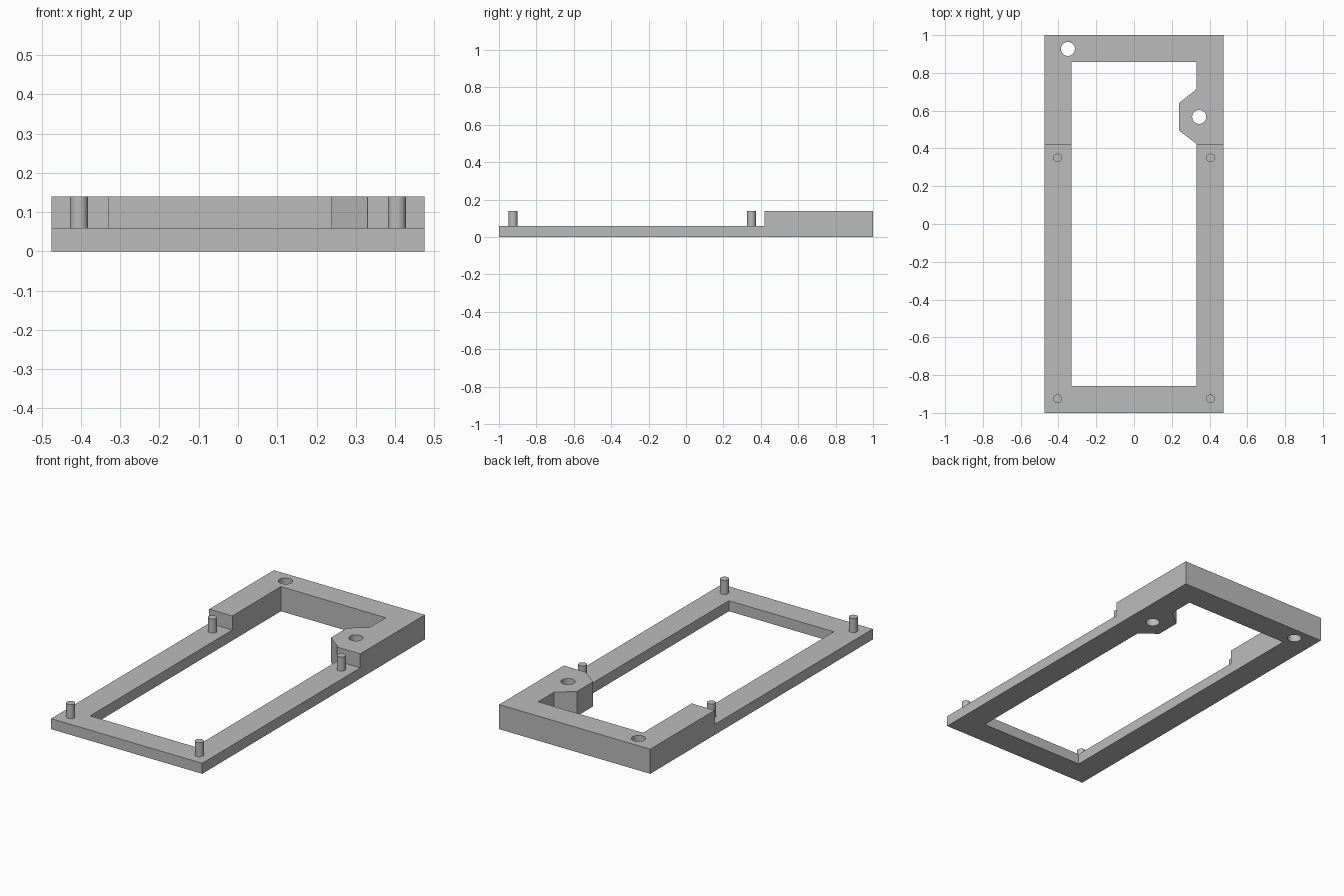
import bpy
import bmesh
from math import radians

if "Cube" in bpy.data.objects:
    bpy.data.objects.remove(bpy.data.objects["Cube"], do_unlink=True)

HALF_W, HALF_L = 0.475, 1.0
OPEN_X, OPEN_Y = 0.33, 0.857
LOW, HIGH, STEP_Y = 0.06, 0.14, 0.42

grey = bpy.data.materials.new("plain grey")
grey.use_nodes = True
colour = (0.5, 0.5, 0.5, 1)
grey.diffuse_color = colour
grey.node_tree.nodes["Principled BSDF"].inputs["Base Color"].default_value = colour


def prism(name, outline, z0, z1):
    """Extrude a closed outline from z0 to z1."""
    bm = bmesh.new()
    face = bm.faces.new([bm.verts.new((x, y, z0)) for x, y in outline])
    top = bmesh.ops.extrude_face_region(bm, geom=[face])["geom"]
    bmesh.ops.translate(bm, vec=(0, 0, z1 - z0),
                        verts=[v for v in top if isinstance(v, bmesh.types.BMVert)])
    bmesh.ops.recalc_face_normals(bm, faces=bm.faces)
    mesh = bpy.data.meshes.new(name)
    bm.to_mesh(mesh)
    bm.free()
    mesh.materials.append(grey)
    obj = bpy.data.objects.new(name, mesh)
    bpy.context.collection.objects.link(obj)
    return obj


def rectangle(x, y0, y1):
    return [(-x, y0), (x, y0), (x, y1), (-x, y1)]


def cylinder(name, x, y, radius, z0, z1):
    bpy.ops.mesh.primitive_cylinder_add(vertices=32, radius=radius, depth=z1 - z0,
                                        location=(x, y, (z0 + z1) / 2))
    obj = bpy.context.object
    obj.name = name
    obj.data.materials.append(grey)
    return obj


def smooth(obj):
    bpy.ops.object.select_all(action="DESELECT")
    obj.select_set(True)
    bpy.context.view_layer.objects.active = obj
    bpy.ops.object.shade_smooth_by_angle(angle=radians(30))


def cut(obj, cutter):
    """Subtract the cutter and remove it."""
    bpy.context.view_layer.objects.active = obj
    mod = obj.modifiers.new("cut", "BOOLEAN")
    mod.operation, mod.solver, mod.object = "DIFFERENCE", "EXACT", cutter
    bpy.ops.object.modifier_apply(modifier=mod.name)
    bpy.data.objects.remove(cutter, do_unlink=True)


# Frame: solid block, opening with a notch left for the screw boss
frame = prism("frame", rectangle(HALF_W, -HALF_L, HALF_L), 0, HIGH)
opening = [(-OPEN_X, -OPEN_Y), (OPEN_X, -OPEN_Y), (OPEN_X, 0.425), (0.238, 0.495),
           (0.238, 0.64), (OPEN_X, 0.713), (OPEN_X, OPEN_Y), (-OPEN_X, OPEN_Y)]
cut(frame, prism("opening_cutter", opening, -0.1, 0.3))

# Lower the front part of the frame
cut(frame, prism("step_cutter", rectangle(0.6, -1.1, STEP_Y), LOW, 0.3))

# Screw holes in the back corner and the boss
for x, y in [(-0.35, 0.927), (0.345, 0.567)]:
    cut(frame, cylinder("hole_cutter", x, y, 0.037, -0.1, 0.3))
smooth(frame)

# Locating pins on the low part
for side, x in (("right", -0.405), ("left", 0.405)):
    for end, y in (("front", -0.925), ("middle", 0.35)):
        smooth(cylinder(f"{end}_{side}_pin", x, y, 0.023, LOW, HIGH))
